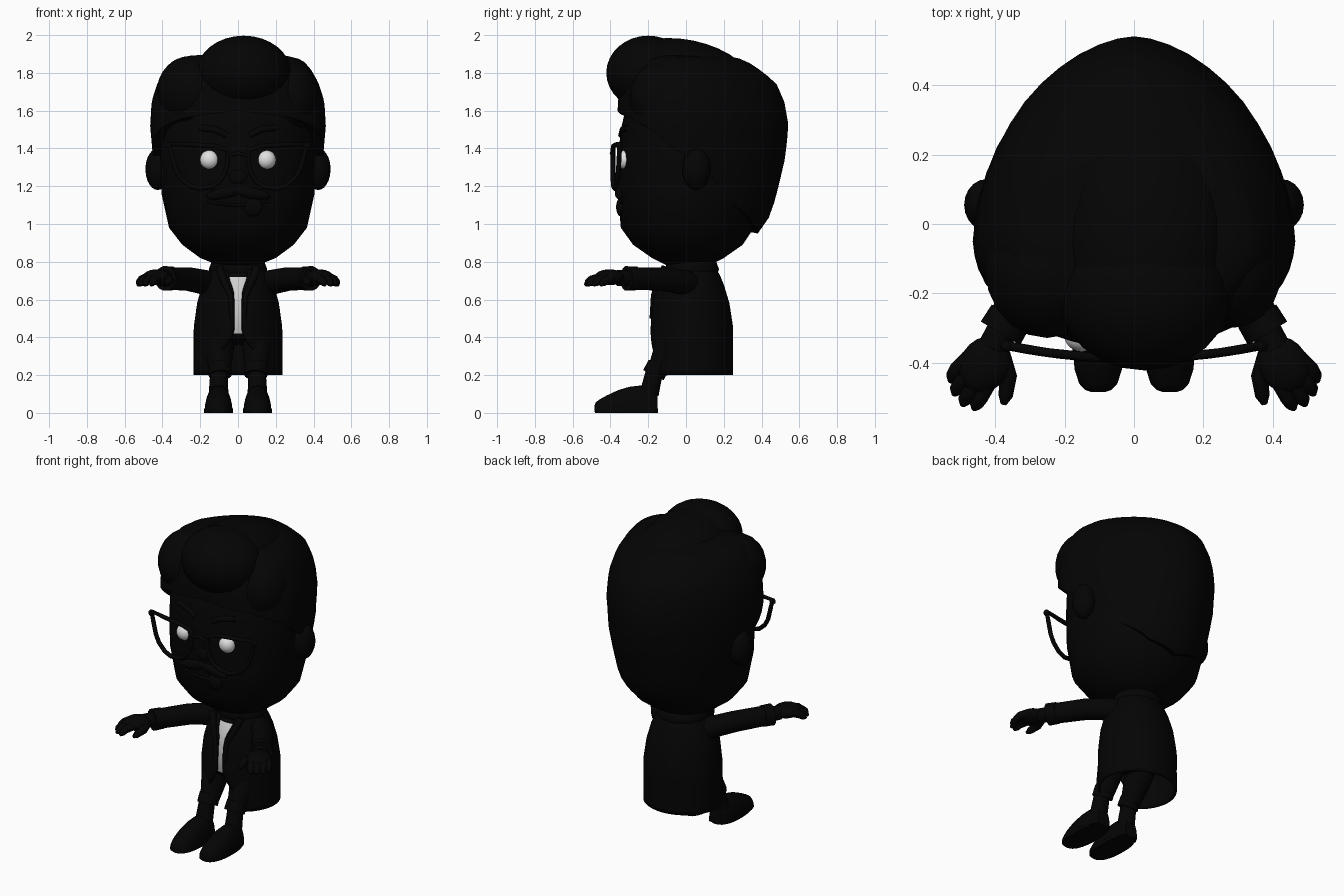
import bpy, bmesh, math
from mathutils import Vector

if "Cube" in bpy.data.objects:
    bpy.data.objects.remove(bpy.data.objects["Cube"])


def material(name, v):
    m = bpy.data.materials.new(name)
    m.diffuse_color = (v, v, v, 1)
    m.use_nodes = True
    m.node_tree.nodes["Principled BSDF"].inputs["Base Color"].default_value = m.diffuse_color
    return m


BLACK = material("near_black", 0.0012)
WHITE = material("eye_white", 0.75)
SHIRT = material("shirt_white", 0.62)


def lerp(keys, t):
    """Piecewise linear lookup of rows (t, a, b, ...)."""
    if t <= keys[0][0]:
        return keys[0][1:]
    for p, q in zip(keys, keys[1:]):
        if t <= q[0]:
            f = (t - p[0]) / (q[0] - p[0])
            return [a + (b - a) * f for a, b in zip(p[1:], q[1:])]
    return keys[-1][1:]


def finish(ob, mat=BLACK, angle=50):
    if not ob.data.materials:
        ob.data.materials.append(mat)
    bpy.ops.object.select_all(action='DESELECT')
    bpy.context.view_layer.objects.active = ob
    ob.select_set(True)
    bpy.ops.object.shade_smooth_by_angle(angle=math.radians(angle))
    return ob


def loft(name, rings, mat=BLACK, closed=True, caps=True, angle=50):
    bm = bmesh.new()
    vs = [[bm.verts.new(p) for p in r] for r in rings]
    n = len(vs[0])
    for a, b in zip(vs, vs[1:]):
        for i in range(n if closed else n - 1):
            j = (i + 1) % n
            bm.faces.new((a[i], a[j], b[j], b[i]))
    if caps:
        bm.faces.new(vs[0][::-1])
        bm.faces.new(vs[-1])
    bmesh.ops.recalc_face_normals(bm, faces=bm.faces)
    me = bpy.data.meshes.new(name)
    bm.to_mesh(me)
    bm.free()
    ob = bpy.data.objects.new(name, me)
    bpy.context.collection.objects.link(ob)
    return finish(ob, mat, angle)


def around(a, cy, z, rx, yf, yb, p=1.0):
    """Point on an egg-shaped level ring; angle 0 faces the front."""
    s, c = math.sin(a), math.cos(a)
    s, c = (math.copysign(abs(v) ** p, v) for v in (s, c))
    return Vector((rx * s, cy - c * ((cy - yf) if c > 0 else (yb - cy)), z))


def stack(name, keys, cy, p=1.0, n=32, **kw):
    turn = [2 * math.pi * i / n for i in range(n)]
    return loft(name, [[around(a, cy, *k, p) for a in turn] for k in keys], **kw)


def ball(name, loc, r, mat=BLACK, rot=(0, 0, 0), seg=20):
    bpy.ops.mesh.primitive_uv_sphere_add(segments=seg, ring_count=seg * 2 // 3, location=loc, rotation=rot)
    ob = bpy.context.object
    ob.name = name
    ob.scale = r
    return finish(ob, mat)


def tube(name, path, n=14, mat=BLACK):
    """Round limb through rows (x, y, z, radius)."""
    pts = [Vector(p[:3]) for p in path]
    rings = []
    for i, p in enumerate(pts):
        d = (pts[min(i + 1, len(pts) - 1)] - pts[max(i - 1, 0)]).normalized()
        u = d.cross(Vector((0, 0, 1)) if abs(d.z) < 0.8 else Vector((0, 1, 0))).normalized()
        w = d.cross(u)
        rings.append([p + path[i][3] * (u * math.cos(t) + w * math.sin(t))
                      for t in (2 * math.pi * k / n for k in range(n))])
    return loft(name, rings, mat)


def wire(name, pts, r, cyclic=False):
    cu = bpy.data.curves.new(name, 'CURVE')
    cu.dimensions = '3D'
    cu.bevel_depth = r
    cu.bevel_resolution = 2
    sp = cu.splines.new('POLY')
    sp.points.add(len(pts) - 1)
    for q, p in zip(sp.points, pts):
        q.co = (*p, 1)
    sp.use_cyclic_u = cyclic
    cu.materials.append(BLACK)
    ob = bpy.data.objects.new(name, cu)
    bpy.context.collection.objects.link(ob)


# Head
stack("head", [(.78, .1, -.1, .12), (.82, .2, -.18, .2), (.89, .295, -.28, .3), (.98, .365, -.345, .36),
               (1.16, .405, -.36, .41), (1.35, .41, -.36, .45), (1.5, .41, -.345, .45),
               (1.65, .38, -.31, .43), (1.8, .27, -.2, .3)], 0, .97)

# Hair cap with a hairline that drops from the forehead to the nape
cap = [(.95, .31, -.3, .38), (1.05, .375, -.33, .45), (1.2, .415, -.35, .49), (1.35, .45, -.36, .525),
       (1.52, .465, -.365, .543), (1.65, .457, -.36, .52), (1.75, .425, -.345, .475), (1.82, .385, -.315, .385),
       (1.87, .34, -.27, .31), (1.895, .24, -.19, .2), (1.905, .02, -.06, -.02)]
line = [(0, 1.6), (40, 1.56), (65, 1.5), (85, 1.41), (105, 1.32), (122, 1.12), (150, 1.0), (180, .95)]
angles = [2 * math.pi * i / 48 for i in range(48)]
rows = []
for k in range(-1, 19):
    row = []
    for a in angles:
        low = lerp(line, abs(math.degrees(a) - 360 * (a > math.pi)))[0]
        t = max(k, 0) / 18
        z = low + (1.905 - low) * (1 - (1 - t) ** 1.6)
        taper = 1 + .12 * min(1, max(0, (z - 1.05) / .4)) * (math.cos(a) < 0)
        p = around(a, -.05, z, *lerp(cap, z), taper)
        if k < 0:
            p = Vector((p.x * .85, p.y * .85, p.z + .01))
        row.append(p)
    rows.append(row)
loft("hair_cap", rows)

# Swept quiff and side locks
ball("quiff_top", (.03, .0, 1.785), (.25, .36, .19), rot=(-.2, 0, 0), seg=24)
ball("quiff_front", (.03, -.2, 1.8), (.25, .222, .197), seg=24)
ball("left_lock", (-.25, -.13, 1.7), (.18, .2, .19))
ball("right_lock", (.29, -.12, 1.67), (.14, .18, .19))

# Face
ball("nose", (0, -.352, 1.25), (.05, .02, .04))
ball("tongue", (.08, -.345, 1.09), (.05, .025, .05))
wire("mouth", [(x / 100, -.357 + .9 * (x / 100) ** 2, 1.1 + .8 * (x / 100) ** 2) for x in range(-16, 17, 4)], .008)
for s in (-1, 1):
    side = "left" if s < 0 else "right"
    ball(side + "_eye", (s * .15, -.322, 1.34), (.051, .046, .051), WHITE)
    ball(side + "_ear", (s * .425, .055, 1.29), (.065, .075, .11))
    ball(side + "_moustache", (s * .07, -.352, 1.165), (.1, .025, .03), rot=(0, s * .2, 0))
    wire(side + "_eyebrow", [(s * .06, -.342, 1.47), (s * .12, -.335, 1.5), (s * .2, -.31, 1.51)], .017)

    # Glasses rims, bowed around the face
    rim = [(.055, 1.39), (.12, 1.412), (.25, 1.42), (.365, 1.425), (.352, 1.37), (.33, 1.29), (.305, 1.245),
           (.26, 1.205), (.21, 1.187), (.14, 1.197), (.1, 1.22), (.07, 1.265), (.055, 1.32)]
    wire(side + "_glasses_rim", [(s * x, -.388 + .28 * x * x, z) for x, z in rim], .013, True)
    ball(side + "_rim_corner", (s * .365, -.352, 1.415), (.02, .017, .02), seg=10)

    # Sleeve, cuff and hand
    tube(side + "_sleeve", [(s * .1, .04, .675, .06), (s * .17, -.005, .69, .066), (s * .26, -.12, .708, .063),
                            (s * .37, -.29, .712, .06)])
    tube(side + "_cuff", [(s * .355, -.265, .712, .064), (s * .385, -.315, .712, .066)])
    tube(side + "_wrist", [(s * .37, -.29, .712, .045), (s * .41, -.36, .715, .043)])
    ball(side + "_palm", (s * .43, -.405, .718), (.072, .085, .042), rot=(0, 0, s * .55))
    tips = [(.455, -.52), (.488, -.508), (.512, -.478), (.523, -.44)]
    for i, (x, y) in enumerate(tips):
        tube(f"{side}_finger_{i + 1}", [(s * (.41 + .022 * i), -.44 + .018 * i, .72, .024),
                                        (s * (x - .012), y + .02, .705, .023),
                                        (s * x, y, .688, .02), (s * (x + .006), y - .014, .675, .008)], 10)
    tube(side + "_thumb", [(s * .385, -.38, .71, .03), (s * .362, -.44, .7, .025),
                           (s * .37, -.495, .69, .021), (s * .376, -.519, .682, .009)], 10)

    # Trouser leg, turn-up, ankle and shoe
    tube(side + "_leg", [(s * .1, -.02, .46, .09), (s * .1, -.09, .35, .08), (s * .095, -.15, .22, .056)])
    tube(side + "_turn_up", [(s * .097, -.145, .255, .06), (s * .095, -.172, .2, .062)])
    tube(side + "_ankle", [(s * .1, -.165, .23, .046), (s * .103, -.195, .1, .052)])
    shoe = [(-.484, .02, .04), (-.478, .038, .055), (-.46, .055, .07), (-.42, .068, .092), (-.36, .074, .12),
            (-.3, .072, .138), (-.24, .068, .145), (-.18, .062, .13), (-.15, .045, .11)]
    arch = [math.pi * i / 12 for i in range(13)]
    loft(side + "_shoe", [[(s * .103 + w * math.copysign(abs(math.cos(t)) ** .8, math.cos(t)), y,
                            .005 + (h - .005) * math.sin(t) ** .9) for t in arch] for y, w, h in shoe])
    sole = stack(side + "_sole", [(z, .076, -.482, -.148) for z in (0, .022)], -.3, .85, angle=30)
    sole.location.x = s * .103
wire("glasses_bridge", [(-.055, -.387, 1.36), (0, -.393, 1.375), (.055, -.387, 1.36)], .011)

# Shirt and trouser body; the front strip is white
torso = stack("shirt_and_hips", [(.36, .14, -.1, .12), (.39, .18, -.145, .17), (.42, .2, -.163, .2),
                                 (.58, .19, -.16, .2), (.66, .17, -.145, .18), (.72, .14, -.115, .16),
                                 (.8, .09, -.07, .11)], .03, n=32)
torso.data.materials.append(SHIRT)
for f in torso.data.polygons:
    if .42 < f.center.z < .72 and f.center.y < -.05 and abs(f.center.x) < .09:
        f.material_index = 1

# Open coat: the front gap widens at the collar and below the waist
body = [(.2, .235, -.19, .25), (.45, .235, -.188, .25), (.58, .217, -.183, .23), (.68, .19, -.16, .2),
        (.74, .16, -.125, .175), (.79, .12, -.085, .14)]
gap = [(.2, .15), (.28, .12), (.36, .06), (.42, .022), (.58, .02), (.65, .025), (.72, .05), (.79, .06)]
rows = []
for k in range(21):
    z = .2 + .59 * k / 20
    rx, yf, yb = lerp(body, z)
    a0 = math.asin(lerp(gap, z)[0] / rx)
    rows.append([around(a0 + (2 * math.pi - 2 * a0) * i / 40, .03, z, rx, yf, yb) for i in range(41)])
coat = loft("coat", rows, closed=False, caps=False)
mod = coat.modifiers.new("thickness", 'SOLIDIFY')
mod.thickness = .012
mod.offset = -1 if coat.data.polygons[20].normal.y * coat.data.polygons[20].center.y > 0 else 1

# Collar and lapels
stack("collar", [(.735, .145, -.1, .165), (.76, .155, -.11, .175), (.8, .14, -.1, .16), (.82, .1, -.07, .12)], .03)
for s in (-1, 1):
    tube(("left" if s < 0 else "right") + "_lapel",
         [(s * .1, -.11, .77, .022), (s * .075, -.143, .7, .02), (s * .04, -.172, .62, .014),
          (s * .034, -.184, .5, .009)], 8)
